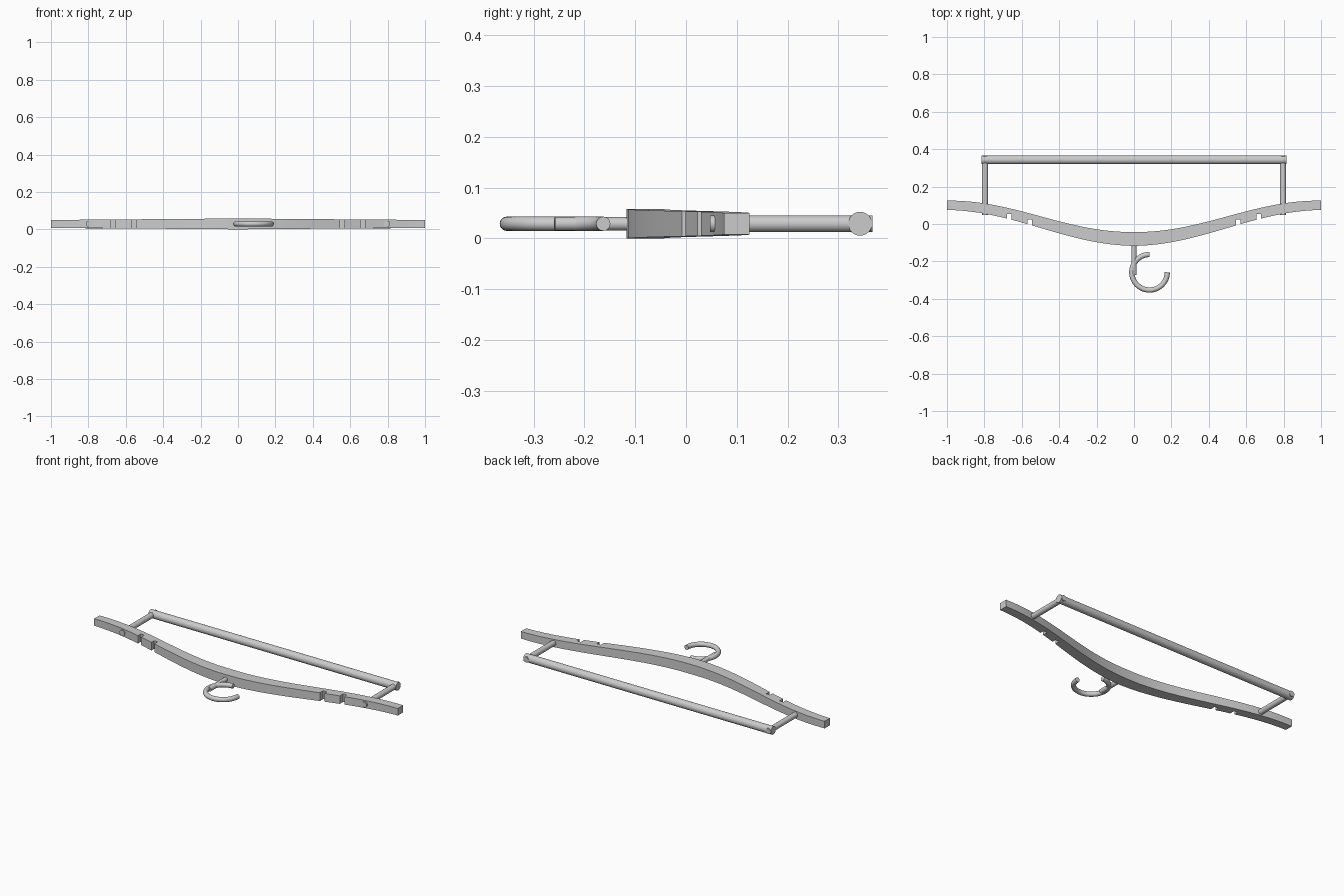
import bpy, bmesh, math
from mathutils import Vector

if "Cube" in bpy.data.objects:
    bpy.data.objects.remove(bpy.data.objects["Cube"])

ZC = 0.029


def mid_y(x):
    return -0.080 + 0.180 * (1 - math.cos(math.pi * x)) / 2


def smooth(obj):
    bpy.ops.object.select_all(action='DESELECT')
    obj.select_set(True)
    bpy.context.view_layer.objects.active = obj
    bpy.ops.object.shade_smooth_by_angle(angle=math.radians(35))


def mesh_object(name, bm):
    bmesh.ops.recalc_face_normals(bm, faces=bm.faces)
    me = bpy.data.meshes.new(name)
    bm.to_mesh(me)
    bm.free()
    obj = bpy.data.objects.new(name, me)
    bpy.context.collection.objects.link(obj)
    return obj


def loft(name, rings):
    """Skin closed rings of points and cap both ends."""
    bm = bmesh.new()
    rows = [[bm.verts.new(p) for p in r] for r in rings]
    n = len(rows[0])
    for a, b in zip(rows, rows[1:]):
        for i in range(n):
            j = (i + 1) % n
            bm.faces.new((a[i], a[j], b[j], b[i]))
    bm.faces.new(rows[0])
    bm.faces.new(rows[-1])
    return mesh_object(name, bm)


def tube(name, path, r, sides=24):
    """Round tube along a path lying in the horizontal plane."""
    pts = [Vector(p) for p in path]
    rings = []
    for i, p in enumerate(pts):
        t = (pts[min(i + 1, len(pts) - 1)] - pts[max(i - 1, 0)]).normalized()
        side = t.cross(Vector((0, 0, 1)))
        rings.append([p + r * (math.cos(a) * side + math.sin(a) * Vector((0, 0, 1)))
                      for a in (2 * math.pi * k / sides for k in range(sides))])
    obj = loft(name, rings)
    smooth(obj)
    return obj


# Curved shoulder bar, tapering from the middle to the tips
rings = []
for i in range(49):
    x = -1 + i / 24
    t = abs(x)
    y, hy, hz = mid_y(x), 0.037 - 0.012 * t, 0.029 - 0.008 * t
    rings.append([(x, y - hy, ZC - hz), (x, y + hy, ZC - hz),
                  (x, y + hy, ZC + hz), (x, y - hy, ZC + hz)])
bar = loft("shoulder_bar", rings)

# Strap notches cut into the front edge
bm = bmesh.new()
for s in (-1, 1):
    for x in (0.557, 0.667):
        front = mid_y(x) - (0.037 - 0.012 * x)
        cube = bmesh.ops.create_cube(bm, size=1)['verts']
        bmesh.ops.scale(bm, vec=(0.025, 0.07, 0.2), verts=cube)
        bmesh.ops.translate(bm, vec=(s * x, front - 0.007, ZC), verts=cube)
cutter = mesh_object("notch_cutter", bm)
cutter.hide_render = True
mod = bar.modifiers.new("notches", 'BOOLEAN')
mod.object = cutter
mod.operation = 'DIFFERENCE'
mod.solver = 'EXACT'
bpy.context.view_layer.objects.active = bar
bpy.ops.object.modifier_apply(modifier=mod.name)
bpy.data.objects.remove(cutter)
smooth(bar)

# Trouser rail and its two side dowels
tube("trouser_rail", [(-0.815, 0.343, ZC), (0.815, 0.343, ZC)], 0.0235, 32)
for s, label in ((-1, "left"), (1, "right")):
    tube(label + "_dowel", [(s * 0.797, 0.047, ZC), (s * 0.797, 0.367, ZC)], 0.0165)

# Hook stem and hook
tube("hook_stem", [(0, -0.08, ZC), (0, -0.273, ZC)], 0.0135)
arc = [math.radians(90 + 270 * i / 36) for i in range(37)]
tube("hook", [(0.083 + 0.095 * math.cos(a), -0.258 + 0.095 * math.sin(a), ZC)
              for a in arc], 0.014)
